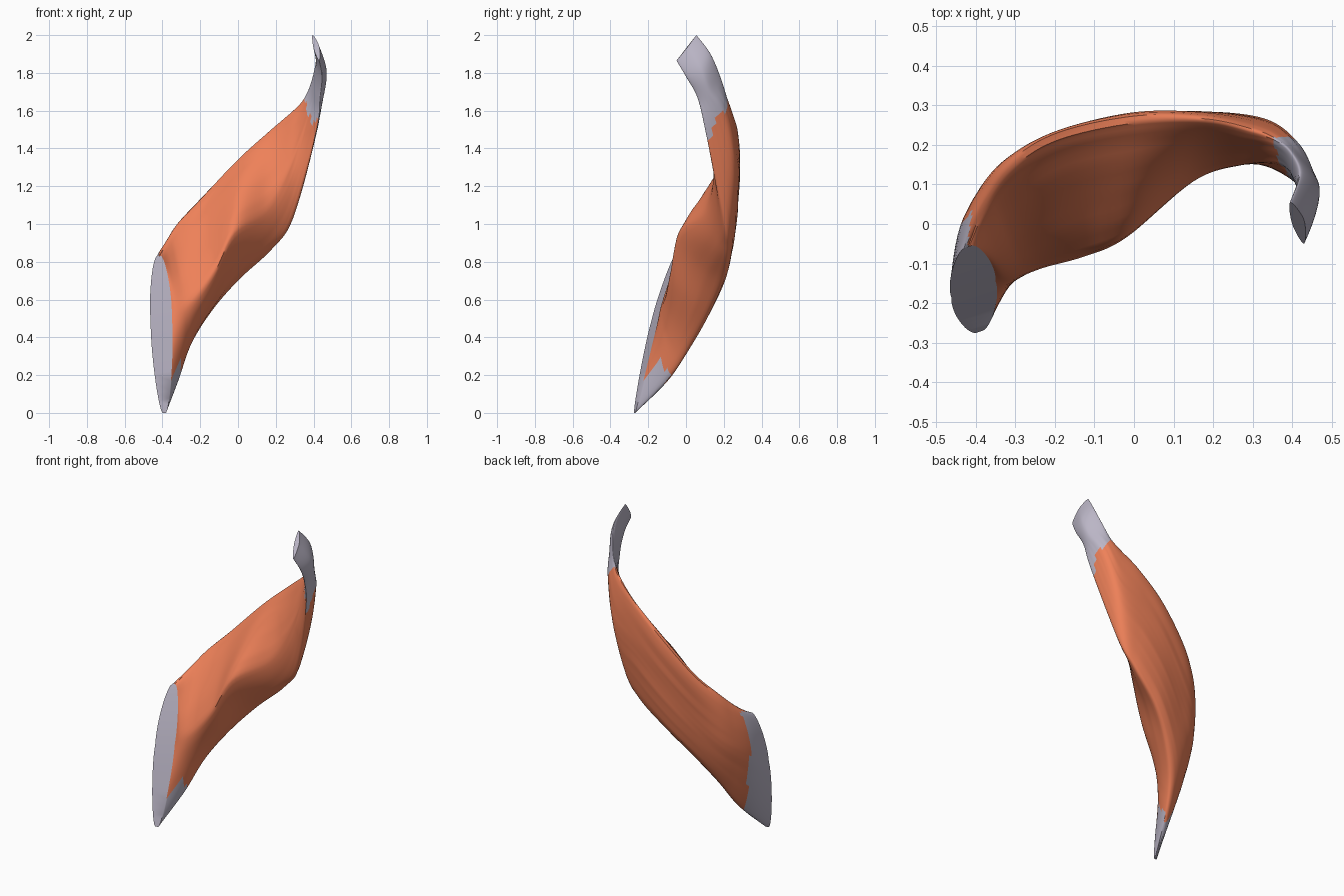
import bpy, math, random
from mathutils import Vector

if "Cube" in bpy.data.objects:
    bpy.data.objects.remove(bpy.data.objects["Cube"])

random.seed(4)
# Cross-sections from lower attachment to upper attachment:
# upper edge, front belly, lower edge, back belly
SECTIONS = [
    ((-.42, -.06, .82), (-.35, -.145, .50), (-.39, -.27, .005), (-.462, -.185, .48)),
    ((-.385, .03, .89), (-.31, -.14, .53), (-.32, -.09, .18), (-.435, -.02, .57)),
    ((-.32, .13, 1.0), (-.23, -.11, .62), (-.25, .03, .37), (-.35, .12, .68)),
    ((-.20, .21, 1.13), (-.13, -.08, .76), (-.14, .12, .54), (-.20, .20, .83)),
    ((0, .255, 1.34), (-.02, -.03, .97), (0, .185, .70), (-.02, .26, 1.02)),
    ((.18, .26, 1.50), (.15, .11, 1.08), (.18, .22, .87), (.16, .28, 1.19)),
    ((.30, .235, 1.605), (.27, .15, 1.27), (.29, .20, 1.03), (.325, .265, 1.31)),
    ((.355, .215, 1.67), (.37, .15, 1.57), (.415, .105, 1.49), (.415, .205, 1.58)),
    ((.395, .185, 1.77), (.405, .11, 1.71), (.435, .06, 1.67), (.455, .13, 1.70)),
    ((.42, .13, 1.90), (.415, .06, 1.84), (.445, 0, 1.78), (.468, .08, 1.82)),
    ((.395, .055, 2.0), (.40, 0, 1.93), (.43, -.05, 1.865), (.43, .01, 1.94)),
]
STEPS, QUARTER = 8, 14
AROUND = QUARTER * 4


def spline(a, b, c, d, t):
    return .5 * (2*b + (c - a)*t + (2*a - 5*b + 4*c - d)*t*t + (3*b - a - 3*c + d)*t**3)


def section_at(s):
    """Four control points at lengthwise position s."""
    n = len(SECTIONS) - 1
    i = min(int(s), n - 1)
    ids = [max(0, i - 1), i, i + 1, min(n, i + 2)]
    return [spline(*(Vector(SECTIONS[k][j]) for k in ids), s - i) for j in range(4)]


# Lofted rings: blunt at the attachment, hollow above the front belly,
# with fine fibre grooves that fade at both ends
phases = [random.uniform(-1, 1) for _ in range(AROUND)]
rings = []
LAST = (len(SECTIONS) - 1) * STEPS
for r in range(LAST + 1):
    s = r / STEPS
    c = section_at(s)
    mid = sum(c, Vector()) / 4
    fade = math.sin(math.pi * min(1, s / 8))
    hollow = .14 * math.sin(math.pi * min(1, s / 6.5)) ** 2
    blunt = .14 * max(0, 1 - s / 1.5)
    ring = []
    for a in range(AROUND):
        q, t = a // QUARTER, a % QUARTER / QUARTER
        p = spline(c[q - 1], c[q], c[(q + 1) % 4], c[(q + 2) % 4], t)
        bow = math.sin(math.pi * t)
        if q == 0:
            p += (c[3] - c[1]) * hollow * bow
        p += (p - mid) * blunt * bow
        depth = .006 * fade * phases[a] * math.cos(s * .9 + 3 * phases[a])
        p += (p - mid).normalized() * depth
        p.z = max(p.z, 0)
        ring.append(p)
    rings.append(ring)

# Ragged tendon borders: narrow on the front, wide on the back
groups = {"lower_tendon": [], "muscle_belly": [], "upper_tendon": []}
jag = [random.uniform(-1.3, 1.3) for _ in range(AROUND)]
for r in range(LAST):
    for a in range(AROUND):
        on_front = a < QUARTER * 1.5
        low = 0 if on_front else STEPS * .9 + jag[a // 3]
        if a > AROUND - 5:
            low = 2 * (AROUND - a) - 1
        high = STEPS * 7.0 + jag[a // 3]
        part = "lower_tendon" if r < low else "upper_tendon" if r >= high else "muscle_belly"
        b = (a + 1) % AROUND
        groups[part].append([(r, a), (r, b), (r + 1, b), (r + 1, a)])

# End caps where the tendons attach: strips across the section
for part, r in (("lower_tendon", 0), ("upper_tendon", LAST)):
    for a in range(AROUND // 2):
        f = [(r, a), (r, a + 1), (r, (AROUND - a - 1) % AROUND), (r, (AROUND - a) % AROUND)]
        f = list(dict.fromkeys(f))
        groups[part].append(f[::-1] if r == 0 else f)


def material(name, color):
    m = bpy.data.materials.new(name)
    m.diffuse_color = color
    m.use_nodes = True
    m.node_tree.nodes["Principled BSDF"].inputs["Base Color"].default_value = m.diffuse_color
    return m


red = material("muscle_orange", (.86, .22, .10, 1))
pale = material("tendon_grey", (.50, .47, .57, 1))

for name, faces in groups.items():
    index, verts, polys = {}, [], []
    for f in faces:
        for k in f:
            if k not in index:
                index[k] = len(verts)
                verts.append(rings[k[0]][k[1]])
        polys.append([index[k] for k in f])
    mesh = bpy.data.meshes.new(name)
    mesh.from_pydata(verts, [], polys)
    mesh.materials.append(red if name == "muscle_belly" else pale)
    mesh.update()
    ob = bpy.data.objects.new(name, mesh)
    bpy.context.collection.objects.link(ob)
    bpy.context.view_layer.objects.active = ob
    ob.select_set(True)
    bpy.ops.object.shade_smooth_by_angle(angle=math.radians(50))
    ob.select_set(False)
